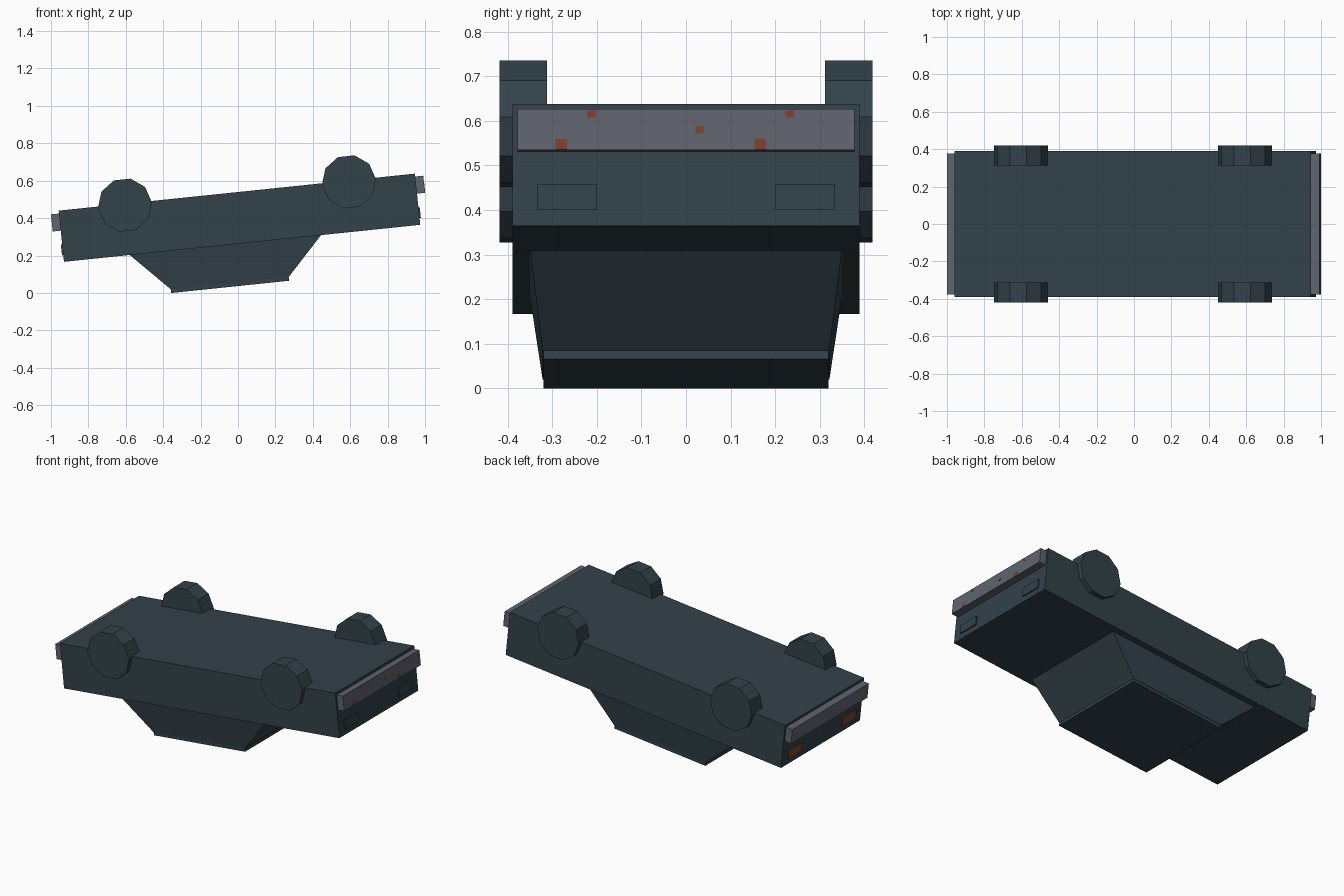
import bpy, bmesh, math
from mathutils import Matrix

if "Cube" in bpy.data.objects:
    bpy.data.objects.remove(bpy.data.objects["Cube"])

# Whole car lies on its roof, tilted nose-up
TILT = Matrix.Translation((0.0078, 0, 0.402)) @ Matrix.Rotation(-math.radians(5.93), 4, 'Y')


def material(name, rgb):
    m = bpy.data.materials.new(name)
    m.diffuse_color = (*rgb, 1)
    m.use_nodes = True
    m.node_tree.nodes["Principled BSDF"].inputs["Base Color"].default_value = m.diffuse_color
    return m


PAINT = material("dark_teal_paint", (0.032, 0.054, 0.068))
METAL = material("grey_metal", (0.115, 0.125, 0.155))
RUST = material("rust_red", (0.20, 0.052, 0.026))


def finish(name, bm, mat):
    bmesh.ops.recalc_face_normals(bm, faces=bm.faces[:])
    me = bpy.data.meshes.new(name)
    bm.to_mesh(me)
    bm.free()
    me.materials.append(mat)
    ob = bpy.data.objects.new(name, me)
    ob.matrix_world = TILT
    bpy.context.collection.objects.link(ob)
    return ob


def box(name, x, y, z, mat, low_x=None, low_y=None):
    """Box from (min, max) ranges; low_x / low_y give a different bottom for tapering."""
    bm = bmesh.new()
    bmesh.ops.create_cube(bm, size=1)
    for v in bm.verts:
        xr, yr = (low_x or x, low_y or y) if v.co.z < 0 else (x, y)
        v.co = (xr[v.co.x > 0], yr[v.co.y > 0], z[v.co.z > 0])
    return finish(name, bm, mat)


# Body slab
box("body", (-0.9575, 0.9575), (-0.39, 0.39), (-0.1375, 0.1375), PAINT)

# Cabin tapering down to the roof it rests on
box("cabin", (-0.604, 0.424), (-0.35, 0.35), (-0.3425, -0.1375), PAINT,
    low_x=(-0.405, 0.229), low_y=(-0.322, 0.322))
box("roof", (-0.405, 0.229), (-0.32, 0.32), (-0.3625, -0.3425), PAINT)

# Ten-sided wheels
for x, end in ((0.602, "front"), (-0.602, "rear")):
    for s, side in ((-1, "right"), (1, "left")):
        bm = bmesh.new()
        bmesh.ops.create_cone(
            bm, cap_ends=True, segments=10, radius1=0.145, radius2=0.145, depth=0.107,
            matrix=Matrix.Translation((x, s * 0.3655, 0.13))
            @ Matrix.Rotation(math.pi / 2, 4, 'X') @ Matrix.Rotation(math.pi / 2, 4, 'Z'))
        finish(f"{end}_{side}_wheel", bm, PAINT)

# Bumpers and lamps at both ends
for s, end, lamp in ((1, "front", PAINT), (-1, "rear", RUST)):
    box(f"{end}_bumper", sorted((s * 0.95, s * 1.0007)), (-0.378, 0.378), (0.03, 0.122), METAL)
    for t, side in ((-1, "right"), (1, "left")):
        box(f"{end}_{side}_lamp", sorted((s * 0.957, s * 0.9645)),
            sorted((t * 0.20, t * 0.335)), (-0.102, -0.045), lamp)

# Rust spots on the front bumper
for i, (y, z, w, h) in enumerate(((-0.28, 0.042, 0.026, 0.024), (0.167, 0.042, 0.026, 0.024),
                                  (-0.212, 0.111, 0.02, 0.016), (0.233, 0.111, 0.02, 0.016),
                                  (0.03, 0.075, 0.018, 0.016))):
    box(f"rust_spot_{i + 1}", (1.0, 1.0015), (y - w / 2, y + w / 2), (z - h / 2, z + h / 2), RUST)
